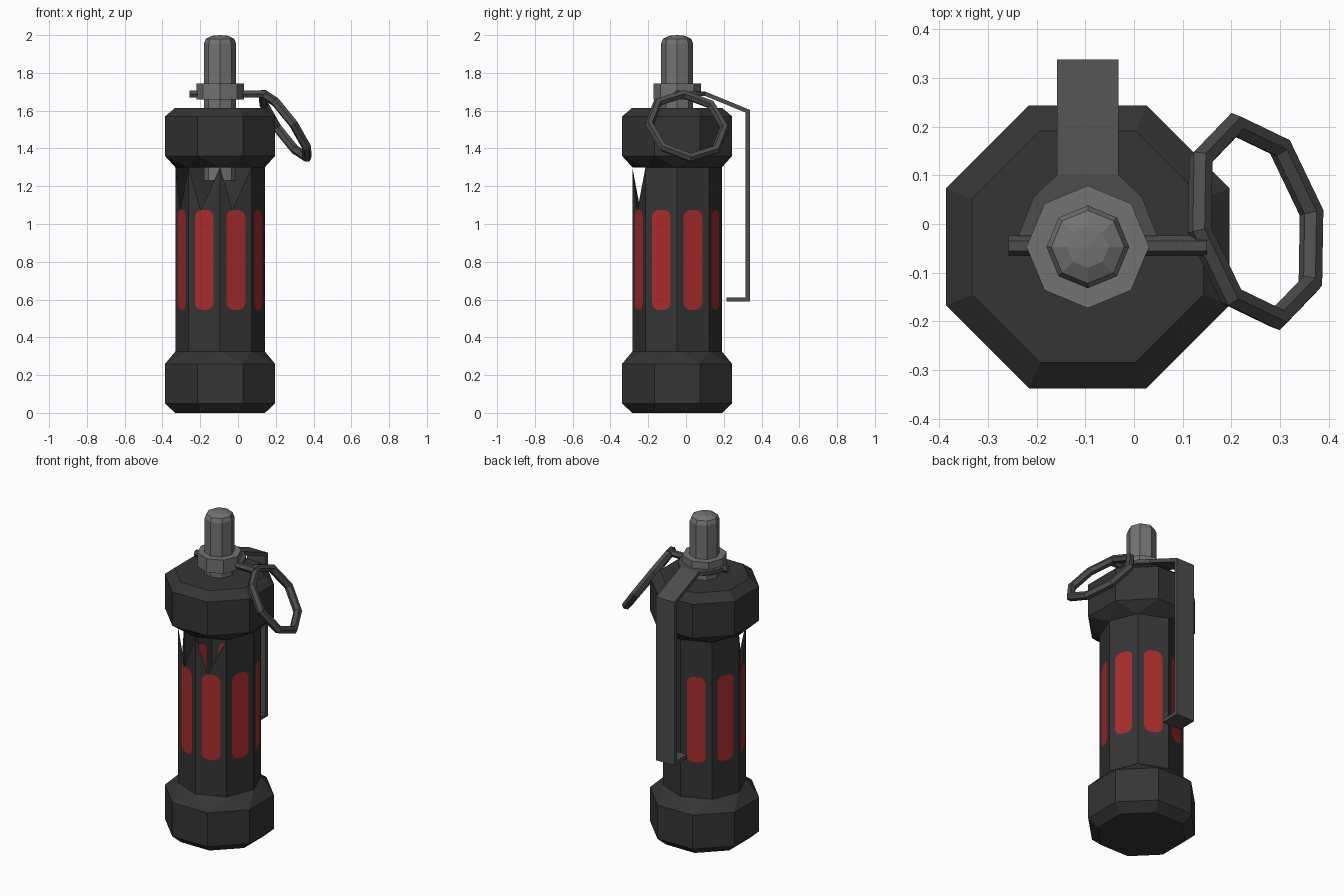
import bpy, bmesh, math
from mathutils import Vector, Matrix

if "Cube" in bpy.data.objects:
    bpy.data.objects.remove(bpy.data.objects["Cube"])

CX, CY = -0.095, -0.047          # axis of the canister
C8 = math.cos(math.pi / 8)


def material(name, rgb):
    m = bpy.data.materials.new(name)
    m.diffuse_color = (*rgb, 1)
    m.use_nodes = True
    m.node_tree.nodes["Principled BSDF"].inputs["Base Color"].default_value = m.diffuse_color
    return m


DARK = material("dark_shell", (0.035, 0.035, 0.035))
RED = material("red_panel", (0.40, 0.025, 0.025))
STEEL = material("dark_steel", (0.075, 0.075, 0.075))
GREY = material("mid_grey", (0.17, 0.17, 0.17))


def finish(name, bm, *mats, weld=True):
    if weld:
        bmesh.ops.remove_doubles(bm, verts=bm.verts, dist=1e-4)
    me = bpy.data.meshes.new(name)
    bm.to_mesh(me)
    bm.free()
    for m in mats:
        me.materials.append(m)
    ob = bpy.data.objects.new(name, me)
    bpy.context.collection.objects.link(ob)
    return ob


def lathe(name, rows, mat, cap_low=True, cap_high=True):
    """Eight-sided loft; rows are (radius, z, half_step) with half_step 1 = flats facing x and y."""
    bm = bmesh.new()
    rings = []
    for r, z, s in rows:
        a0 = s * math.pi / 8
        rings.append([bm.verts.new((CX + r * math.cos(a0 + k * math.pi / 4),
                                    CY + r * math.sin(a0 + k * math.pi / 4), z)) for k in range(8)])
    for i in range(len(rows) - 1):
        a, b, sa, sb = rings[i], rings[i + 1], rows[i][2], rows[i + 1][2]
        for k in range(8):
            n = (k + 1) % 8
            if sa == sb:
                bm.faces.new((a[k], a[n], b[n], b[k]))
            elif sa:
                bm.faces.new((a[k], a[n], b[n]))
                bm.faces.new((a[k], b[n], b[k]))
            else:
                bm.faces.new((a[k], a[n], b[k]))
                bm.faces.new((b[k], a[n], b[n]))
    if cap_low:
        bm.faces.new(rings[0][::-1])
    if cap_high:
        bm.faces.new(rings[-1])
    return finish(name, bm, mat, weld=False)


# End caps, twisting half a step where they meet the tube
R, RS, RB = 0.291 / C8, 0.238 / C8, 0.237
lathe("bottom_cap", [(RS, 0, 1), (R, 0.05, 1), (R, 0.26, 1), (RB, 0.325, 0)], DARK, cap_high=False)
lathe("top_cap", [(RB, 1.30, 0), (R, 1.36, 1), (R, 1.57, 1), (RS, 1.615, 1)], DARK, cap_low=False)

# Tube: each side has an inset red panel; three front sides have a torn triangle above it
Z0, Z1, P0, P1 = 0.325, 1.30, 0.545, 1.075
H = RB * math.sin(math.pi / 8)
side = [(0.02, P0), (0.044, P0 + 0.012), (0.054, P0 + 0.035),
        (0.054, P1 - 0.035), (0.044, P1 - 0.012), (0.02, P1)]
mirror = [(-u, z) for u, z in side]
bm = bmesh.new()
for k in range(8):
    ang = (k + 0.5) * math.pi / 4
    out = Vector((math.cos(ang), math.sin(ang), 0)) * RB * C8
    tan = Vector((-math.sin(ang), math.cos(ang), 0))

    def face(points, slot=0):
        f = bm.faces.new([bm.verts.new(Vector((CX, CY, z)) + out + tan * u) for u, z in points])
        f.material_index = slot

    face(side + mirror[::-1], 1)
    face([(-H, Z0), (H, Z0), side[0], mirror[0]])
    face([(H, Z0), (H, Z1)] + side[::-1])
    face([(-H, Z1), (-H, Z0)] + mirror)
    top = [mirror[-1], side[-1], (H, Z1)]
    face(top if k in (4, 5, 6) else top + [(-H, Z1)])
finish("tube_body", bm, DARK, RED)

# Central stem with domed tip, and collar nut
lathe("fuse_stem", [(0.085, 1.23, 0), (0.085, 1.955, 0), (0.075, 1.98, 0),
                    (0.043, 1.996, 0), (0.001, 2.0, 0)], GREY)
lathe("collar_nut", [(0.126, 1.66, 0), (0.126, 1.745, 0)], GREY)

# Safety lever: bent strip flaring into a plate around the stem
bm = bmesh.new()
rows = [(-0.025, 1.69, 0.143), (0.055, 1.69, 0.112), (0.10, 1.69, 0.063),
        (0.327, 1.597, 0.063), (0.327, 0.60, 0.063), (0.215, 0.60, 0.063)]
pairs = [[bm.verts.new((CX + s * w, y, z)) for s in (-1, 1)] for y, z, w in rows]
for a, b in zip(pairs, pairs[1:]):
    bm.faces.new((a[0], a[1], b[1], b[0]))
lever = finish("safety_lever", bm, STEEL)
mod = lever.modifiers.new("thickness", "SOLIDIFY")
mod.thickness = 0.022
mod.offset = 0
mod.use_even_offset = True

# Cross pin through the nut
bm = bmesh.new()
x0, x1 = -0.258, 0.15
bmesh.ops.create_cone(bm, cap_ends=True, segments=6, radius1=0.021, radius2=0.021, depth=x1 - x0,
                      matrix=Matrix.Translation(((x0 + x1) / 2, CY + 0.002, 1.688))
                      @ Matrix.Rotation(math.pi / 2, 4, 'Y'))
finish("cross_pin", bm, STEEL)

# Tilted eight-sided pull ring
u = Vector((-0.05, 0.225, -0.01)).normalized()
v = Vector((0.127, 0.02, -0.185))
v = (v - u * v.dot(u)).normalized()
n = u.cross(v)
bm = bmesh.new()
centre = Vector((0.25, 0.005, 1.52))
loops = []
for i in range(8):
    t = i * math.pi / 4
    d = u * math.cos(t) + v * math.sin(t)
    loops.append([bm.verts.new(centre + d * (0.204 + 0.025 * math.cos(j * math.pi / 3))
                               + n * 0.025 * math.sin(j * math.pi / 3)) for j in range(6)])
for i in range(8):
    a, b = loops[i], loops[(i + 1) % 8]
    for j in range(6):
        m = (j + 1) % 6
        bm.faces.new((a[j], b[j], b[m], a[m]))
bmesh.ops.recalc_face_normals(bm, faces=bm.faces)
finish("pull_ring", bm, STEEL)
